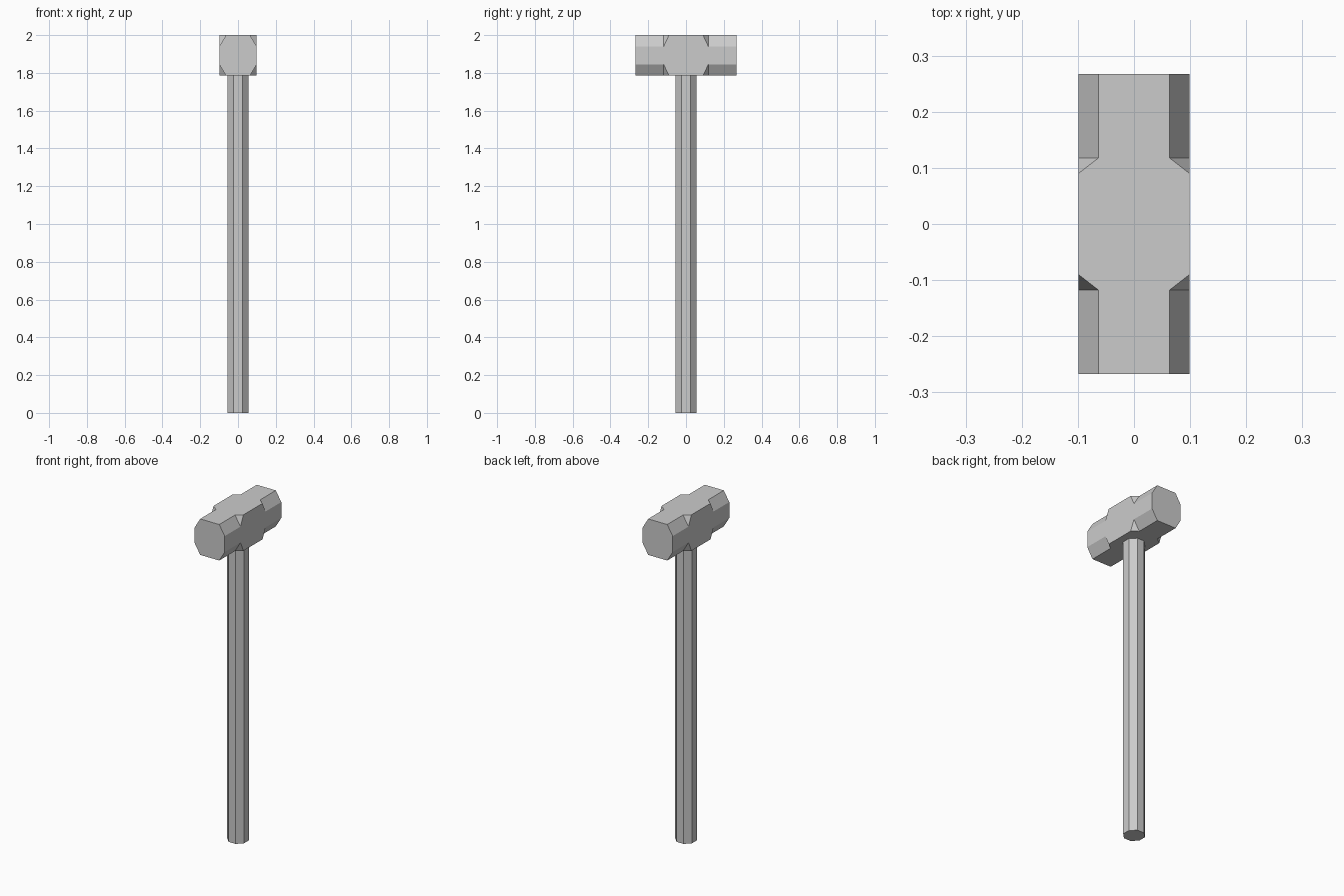
import bpy
from math import pi, cos

if "Cube" in bpy.data.objects:
    bpy.data.objects.remove(bpy.data.objects["Cube"])

HEAD_BOTTOM, HEAD_TOP = 1.785, 2.0

# Handle: octagonal shaft with flats facing the axes, running just into the head
handle_len = HEAD_BOTTOM + 0.02
bpy.ops.mesh.primitive_cylinder_add(
    vertices=8, radius=0.0555 / cos(pi / 8), depth=handle_len,
    location=(0, 0, handle_len / 2), rotation=(0, 0, pi / 8))
bpy.context.object.name = "handle"

# Head: one octant, mirrored on all three axes
a, l, h = 0.099, 0.267, (HEAD_TOP - HEAD_BOTTOM) / 2   # half sizes
b, c = 0.063, h - 0.06                                 # chamfer limits in x and z
y0, y1 = 0.09, 0.118                                   # sloped end of the chamfer
faces = [
    [(0, 0, h), (a, 0, h), (a, y0, h), (b, y1, h), (b, l, h), (0, l, h)],   # top
    [(a, 0, 0), (a, l, 0), (a, l, c), (a, y1, c), (a, y0, h), (a, 0, h)],   # side
    [(b, y1, h), (a, y1, c), (a, l, c), (b, l, h)],                         # chamfer
    [(a, y0, h), (a, y1, c), (b, y1, h)],                                   # chamfer stop
    [(0, l, 0), (0, l, h), (b, l, h), (a, l, c), (a, l, 0)],                # striking face
]
verts = list(dict.fromkeys(v for f in faces for v in f))
mesh = bpy.data.meshes.new("head")
mesh.from_pydata(verts, [], [[verts.index(v) for v in f] for f in faces])
head = bpy.data.objects.new("head", mesh)
bpy.context.collection.objects.link(head)
head.location.z = (HEAD_BOTTOM + HEAD_TOP) / 2

mirror = head.modifiers.new("mirror", 'MIRROR')
mirror.use_axis = (True, True, True)
mirror.merge_threshold = 0.0005

# Merge the coplanar quarters into single flat faces
planar = head.modifiers.new("planar", 'DECIMATE')
planar.decimate_type = 'DISSOLVE'
planar.angle_limit = 0.02
